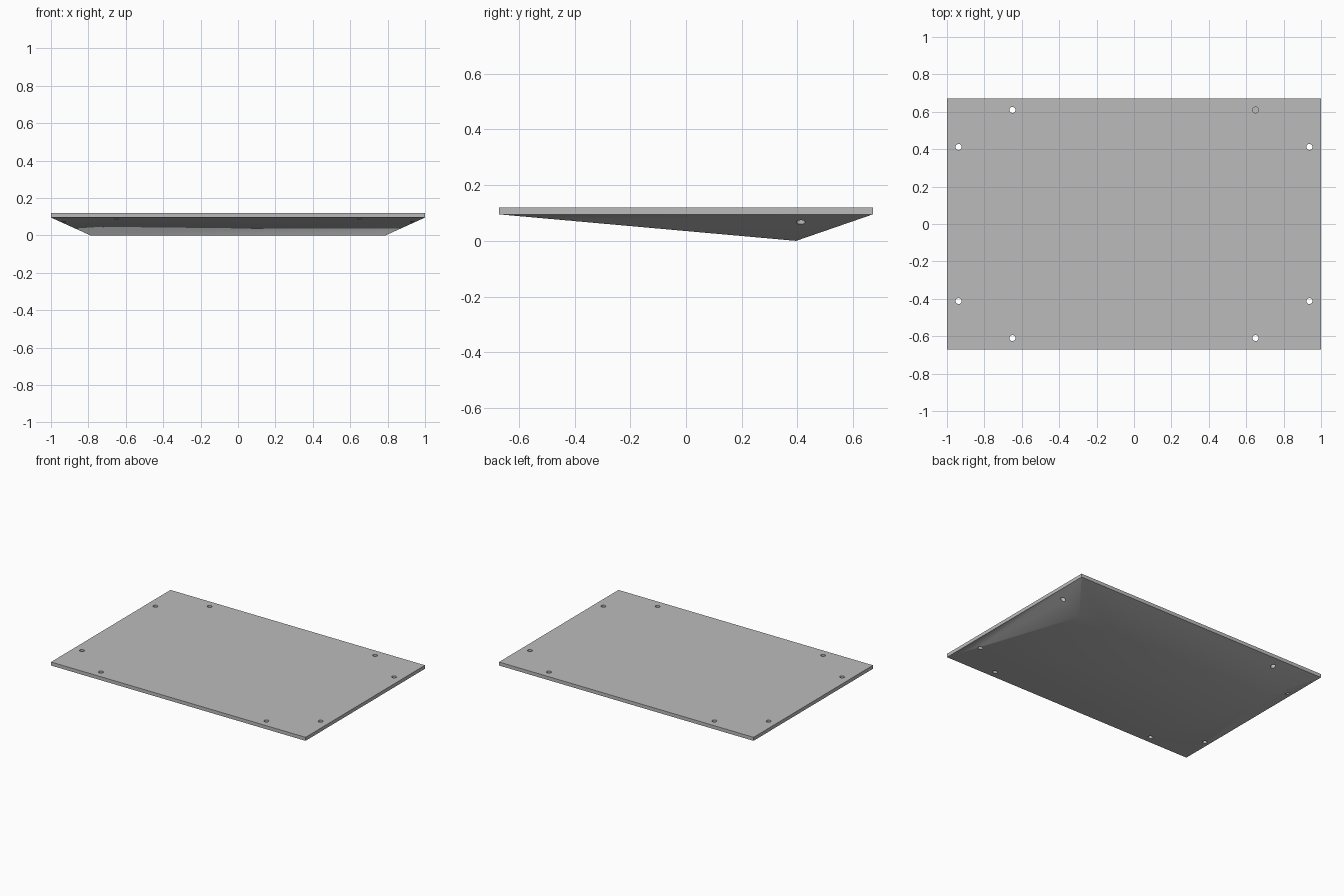
import bpy, bmesh, math
from mathutils import Matrix

cube = bpy.data.objects.get("Cube")
if cube:
    bpy.data.objects.remove(cube, do_unlink=True)

HALF_X, HALF_Y = 1.0, 0.67
TOP, RIM = 0.12, 0.095
RIDGE_X, RIDGE_Y = 0.79, 0.395
HOLE_R = 0.016

grey = bpy.data.materials.new("plain_grey")
grey.use_nodes = True
grey.diffuse_color = (0.5, 0.5, 0.5, 1)
grey.node_tree.nodes["Principled BSDF"].inputs["Base Color"].default_value = (0.5, 0.5, 0.5, 1)


def make_object(name, bm):
    bmesh.ops.recalc_face_normals(bm, faces=bm.faces)
    mesh = bpy.data.meshes.new(name)
    bm.to_mesh(mesh)
    bm.free()
    mesh.materials.append(grey)
    obj = bpy.data.objects.new(name, mesh)
    bpy.context.collection.objects.link(obj)
    return obj


# Flat slab with a shallow, off-centre hipped underside
bm = bmesh.new()
corners = [(-HALF_X, -HALF_Y), (HALF_X, -HALF_Y), (HALF_X, HALF_Y), (-HALF_X, HALF_Y)]
top = [bm.verts.new((x, y, TOP)) for x, y in corners]
rim = [bm.verts.new((x, y, RIM)) for x, y in corners]
ridge_r = bm.verts.new((-RIDGE_X, RIDGE_Y, 0))
ridge_l = bm.verts.new((RIDGE_X, RIDGE_Y, 0))
bm.faces.new(top)
for i in range(4):
    j = (i + 1) % 4
    bm.faces.new((top[i], top[j], rim[j], rim[i]))
bm.faces.new((rim[0], rim[1], ridge_l, ridge_r))
bm.faces.new((rim[1], rim[2], ridge_l))
bm.faces.new((rim[2], rim[3], ridge_r, ridge_l))
bm.faces.new((rim[3], rim[0], ridge_r))
panel = make_object("panel", bm)

# Two screw holes near each corner; the back left one stops short of the underside
bm = bmesh.new()
for sx in (-1, 1):
    for sy in (-1, 1):
        for x, y in ((0.65, 0.61), (0.938, 0.412)):
            blind = sx > 0 and sy > 0 and x < 0.8
            low, high = (0.08 if blind else -0.1), 0.2
            bmesh.ops.create_cone(
                bm, cap_ends=True, segments=20, radius1=HOLE_R, radius2=HOLE_R,
                depth=high - low,
                matrix=Matrix.Translation((sx * x, sy * y, (low + high) / 2)))
cutter = make_object("hole_cutter", bm)
cutter.hide_render = True

cut = panel.modifiers.new("holes", 'BOOLEAN')
cut.operation = 'DIFFERENCE'
cut.solver = 'EXACT'
cut.object = cutter

bpy.ops.object.select_all(action='DESELECT')
panel.select_set(True)
bpy.context.view_layer.objects.active = panel
bpy.ops.object.modifier_apply(modifier=cut.name)
bpy.data.objects.remove(cutter, do_unlink=True)

# Soft ridge, crisp rim and holes
bpy.ops.object.shade_smooth_by_angle(angle=math.radians(30))
